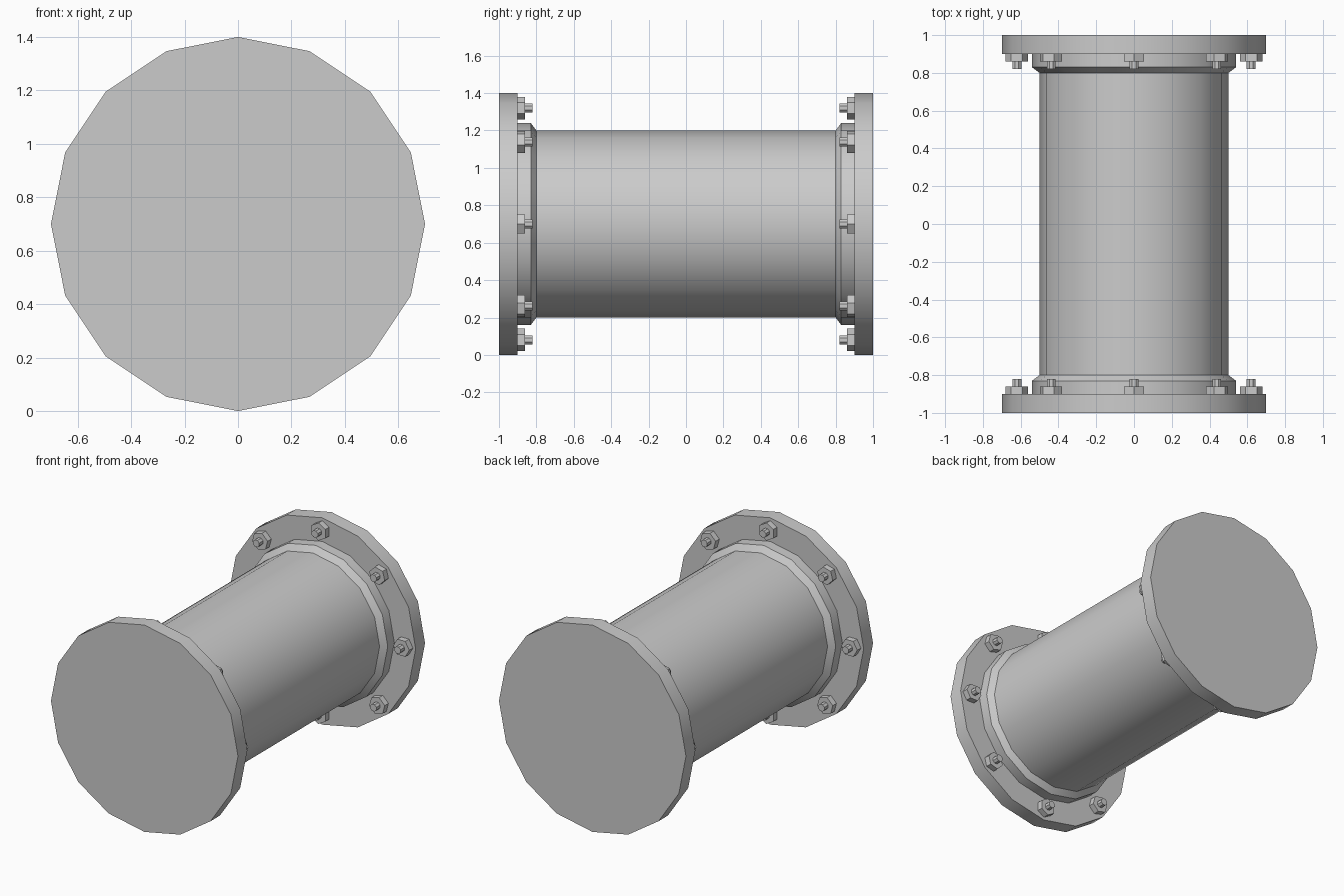
import bpy, math
from mathutils import Matrix

cube = bpy.data.objects.get("Cube")
if cube:
    bpy.data.objects.remove(cube, do_unlink=True)

CENTRE_Z = 0.7
SIDES = 16
BOLTS = 8
BOLT_CIRCLE = 0.62

steel = bpy.data.materials.new("grey_steel")
steel.use_nodes = True
GREY = (0.6, 0.6, 0.6, 1)
steel.diffuse_color = GREY
steel.node_tree.nodes["Principled BSDF"].inputs["Base Color"].default_value = GREY


def lathe(name, profile, sides, place, turn=0.0):
    """Closed solid from (radius, height) rings about local z."""
    verts, faces = [], []
    for r, h in profile:
        for i in range(sides):
            a = turn + math.tau * i / sides
            verts.append((r * math.cos(a), r * math.sin(a), h))
    for k in range(len(profile) - 1):
        for i in range(sides):
            j = (i + 1) % sides
            low, high = k * sides, (k + 1) * sides
            faces.append((low + i, low + j, high + j, high + i))
    faces.append(tuple(reversed(range(sides))))
    faces.append(tuple(range(len(verts) - sides, len(verts))))
    mesh = bpy.data.meshes.new(name)
    mesh.from_pydata(verts, [], faces)
    mesh.materials.append(steel)
    obj = bpy.data.objects.new(name, mesh)
    bpy.context.collection.objects.link(obj)
    obj.matrix_world = place
    bpy.ops.object.select_all(action="DESELECT")
    obj.select_set(True)
    bpy.context.view_layer.objects.active = obj
    bpy.ops.object.shade_smooth_by_angle(angle=math.radians(30))
    return obj


axis = Matrix.Translation((0, 0, CENTRE_Z))
front = axis @ Matrix.Rotation(math.pi / 2, 4, "X")
back = axis @ Matrix.Rotation(-math.pi / 2, 4, "X")

# Pipe body running front to back
lathe("pipe", [(0.5, -0.9), (0.5, 0.9)], SIDES, front)

for end, place in (("front", front), ("back", back)):
    # End plate and the chamfered collar behind it
    lathe(end + "_flange", [(0.7, 0.9), (0.7, 1.0)], SIDES, place)
    lathe(end + "_collar", [(0.5, 0.8), (0.54, 0.83), (0.54, 0.9)], SIDES, place)

    # Ring of hexagonal nuts with stud ends
    for n in range(BOLTS):
        spot = (place @ Matrix.Rotation(math.tau * n / BOLTS, 4, "Z")
                @ Matrix.Translation((BOLT_CIRCLE, 0, 0)))
        lathe(f"{end}_nut_{n + 1}", [(0.06, 0.86), (0.06, 0.9)], 6, spot)
        lathe(f"{end}_stud_{n + 1}", [(0.025, 0.82), (0.025, 0.86)], 8, spot, math.pi / 8)
